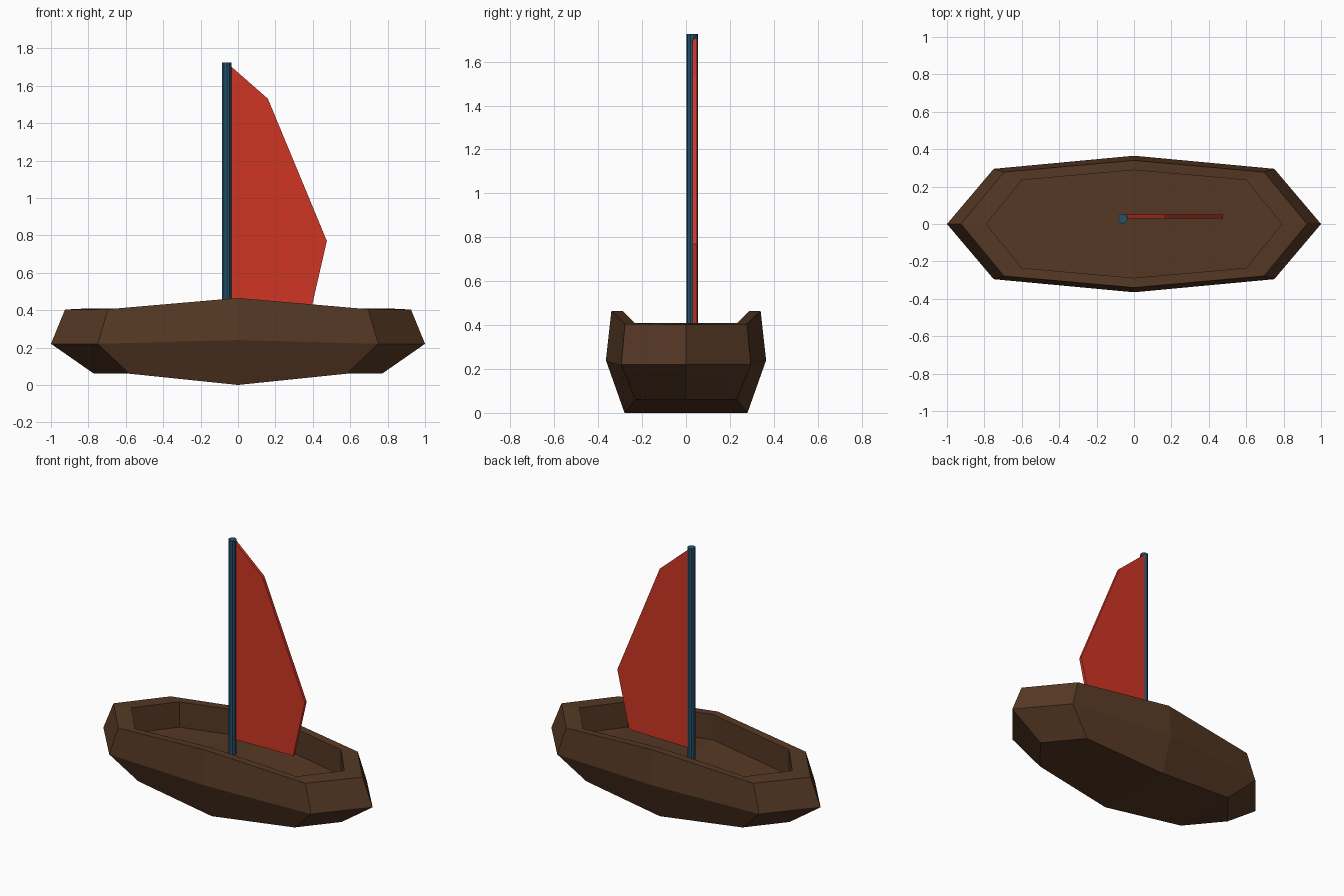
import bpy, bmesh
from mathutils import Vector

if "Cube" in bpy.data.objects:
    bpy.data.objects.remove(bpy.data.objects["Cube"])


def material(name, rgb):
    m = bpy.data.materials.new(name)
    m.diffuse_color = (*rgb, 1)
    m.use_nodes = True
    m.node_tree.nodes["Principled BSDF"].inputs["Base Color"].default_value = m.diffuse_color
    return m


brown = material("dark brown wood", (0.092, 0.040, 0.018))
red = material("sail red", (0.62, 0.036, 0.018))
blue = material("mast blue", (0.018, 0.085, 0.150))


def finish(bm, name, mat):
    bmesh.ops.recalc_face_normals(bm, faces=bm.faces)
    me = bpy.data.meshes.new(name)
    bm.to_mesh(me)
    bm.free()
    me.materials.append(mat)
    ob = bpy.data.objects.new(name, me)
    bpy.context.collection.objects.link(ob)
    return ob


# Hull: stacked six-pointed rings plus a midship pair, bottom to floor
def ring(tip, shoulder, mid):
    (tx, tz), (sx, sy, sz), (my, mz) = tip, shoulder, mid
    return [(tx, 0, tz), (sx, sy, sz), (0, my, mz), (-sx, sy, sz),
            (-tx, 0, tz), (-sx, -sy, sz), (0, -my, mz), (sx, -sy, sz)]


rim_inner = ((0.79, 0.41), (0.60, 0.235, 0.41), (0.288, 0.465))
depth = 0.17
rings = [
    ring((0.77, 0.06), (0.58, 0.23, 0.06), (0.28, 0.0)),
    ring((1.0, 0.22), (0.75, 0.295, 0.22), (0.365, 0.24)),
    ring((0.925, 0.403), (0.695, 0.278, 0.405), (0.34, 0.465)),
    ring(*rim_inner),
    [(x, y, z - depth) for x, y, z in ring(*rim_inner)],
]
bm = bmesh.new()
loops = [[bm.verts.new(p) for p in r] for r in rings]
for a, b in zip(loops, loops[1:]):
    for i in range(8):
        j = (i + 1) % 8
        bm.faces.new((a[i], a[j], b[j], b[i]))
for l in (loops[0], loops[-1]):          # keel and deck floor
    bm.faces.new((l[0], l[1], l[7]))
    bm.faces.new((l[1], l[2], l[6], l[7]))
    bm.faces.new((l[2], l[3], l[5], l[6]))
    bm.faces.new((l[3], l[4], l[5]))
finish(bm, "hull", brown)

# Mast
bottom, top = 0.28, 1.725
bpy.ops.mesh.primitive_cylinder_add(vertices=10, radius=0.026, depth=top - bottom,
                                    location=(-0.06, 0.028, (top + bottom) / 2))
mast = bpy.context.object
mast.name = "mast"
mast.data.materials.append(blue)

# Sail: flat profile given thickness
bm = bmesh.new()
profile = [(-0.045, 0.385), (0.388, 0.39), (0.475, 0.77), (0.16, 1.53), (-0.045, 1.71)]
face = bm.faces.new([bm.verts.new((x, 0.03, z)) for x, z in profile])
new = bmesh.ops.extrude_face_region(bm, geom=[face], use_keep_orig=True)["geom"]
bmesh.ops.translate(bm, vec=Vector((0, 0.02, 0)),
                    verts=[v for v in new if isinstance(v, bmesh.types.BMVert)])
finish(bm, "sail", red)
